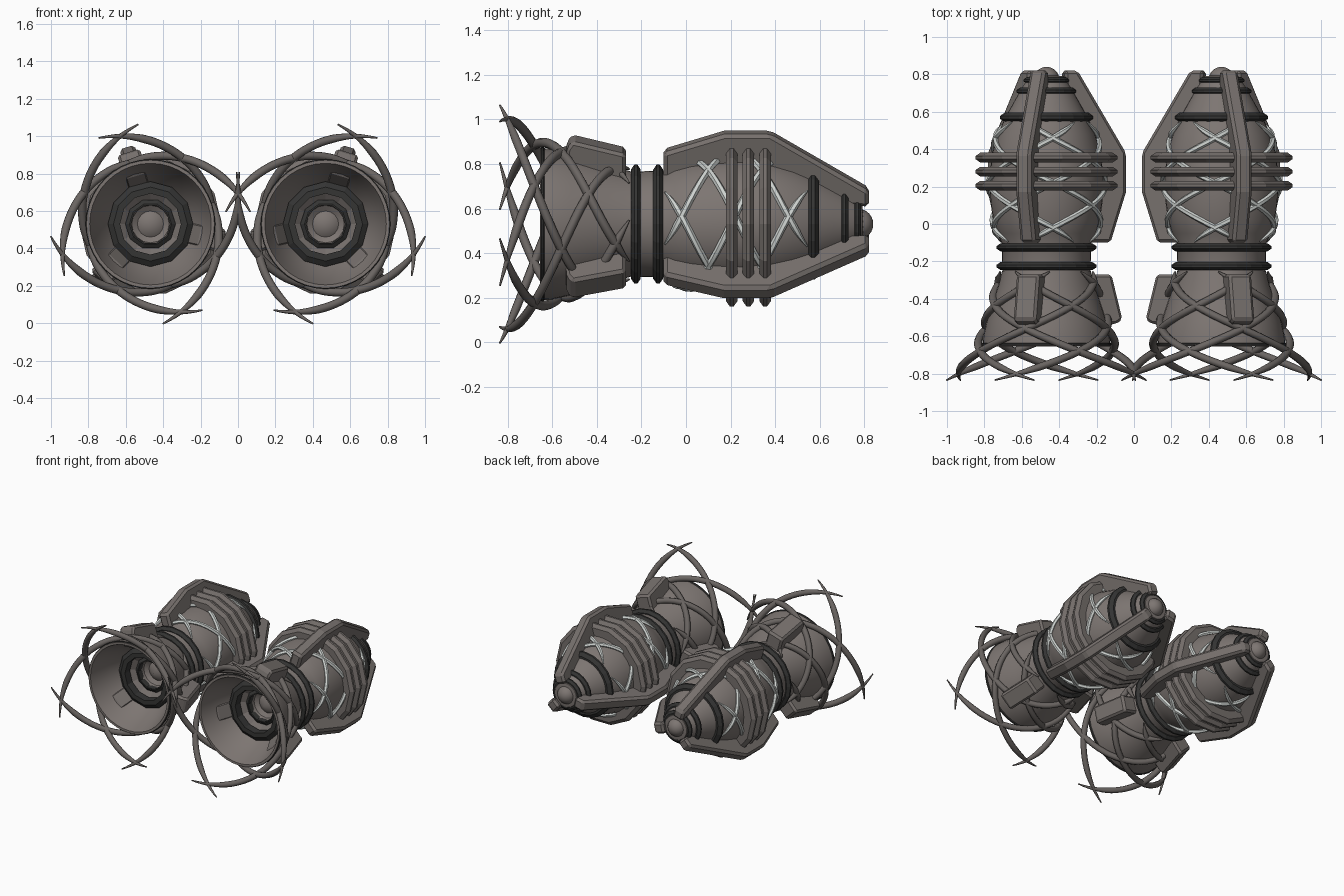
import bpy, bmesh, math
from mathutils import Vector

if "Cube" in bpy.data.objects:
    bpy.data.objects.remove(bpy.data.objects["Cube"])

CX, CZ = 0.468, 0.53          # axis of the right-hand engine (runs along y)
FIN_ANGLES = [73, 193, 313]


def material(name, rgb):
    m = bpy.data.materials.new(name)
    m.diffuse_color = (*rgb, 1)
    m.use_nodes = True
    m.node_tree.nodes["Principled BSDF"].inputs["Base Color"].default_value = m.diffuse_color
    return m


HULL = material("warm grey metal", (0.205, 0.18, 0.168))
TRIM = material("brown grey trim", (0.18, 0.16, 0.15))
STRIP = material("dim brown strip", (0.145, 0.13, 0.122))
DARK = material("dark rubber", (0.035, 0.035, 0.034))
PALE = material("pale strip", (0.62, 0.65, 0.63))


def polar(r, deg, y, side=0.0):
    a = math.radians(deg)
    return Vector((CX + r * math.cos(a) - side * math.sin(a), y,
                   CZ + r * math.sin(a) + side * math.cos(a)))


def finish(bm, name, mat, smooth=None, bevel=0):
    bmesh.ops.recalc_face_normals(bm, faces=bm.faces)
    me = bpy.data.meshes.new(name)
    bm.to_mesh(me)
    bm.free()
    me.materials.append(mat)
    ob = bpy.data.objects.new(name, me)
    bpy.context.collection.objects.link(ob)
    if smooth:
        bpy.ops.object.select_all(action='DESELECT')
        ob.select_set(True)
        bpy.context.view_layer.objects.active = ob
        bpy.ops.object.shade_smooth_by_angle(angle=math.radians(smooth))
    if bevel:
        b = ob.modifiers.new("chamfer", 'BEVEL')
        b.width, b.segments = bevel, 1
    # second engine on the other side
    mirror = ob.modifiers.new("mirror", 'MIRROR')
    mirror.use_axis = (True, False, False)
    mirror.use_mirror_merge = False
    return ob


def lathe(name, profile, mat, sides=32, smooth=35, closed=False):
    """Spin (y, radius) points about the engine axis."""
    bm = bmesh.new()
    loops = []
    for y, r in profile:
        if r < 1e-4:
            loops.append([bm.verts.new(polar(0, 0, y))] * sides)
        else:
            loops.append([bm.verts.new(polar(r, 360 * i / sides, y)) for i in range(sides)])
    pairs = list(zip(loops, loops[1:]))
    if closed:
        pairs.append((loops[-1], loops[0]))
    for a, b in pairs:
        for i in range(sides):
            j = (i + 1) % sides
            vs = list(dict.fromkeys([a[i], a[j], b[j], b[i]]))
            if len(vs) > 2:
                bm.faces.new(vs)
    return finish(bm, name, mat, smooth)


def ring(name, y, r, depth, half, mat, sides=16):
    """Band with a pointed outer edge."""
    lathe(name, [(y - half, r - depth), (y - half, r - half), (y - half * 0.3, r),
                 (y + half * 0.3, r), (y + half, r - half), (y + half, r - depth)],
          mat, sides, None, True)


def radial_plate(name, profile, half, deg, mat, bevel):
    """Extrude a (y, radius) outline sideways at one angle round the engine."""
    bm = bmesh.new()
    sides = [[bm.verts.new(polar(r, deg, y, s)) for y, r in profile] for s in (-half, half)]
    n = len(profile)
    bm.faces.new(sides[0])
    bm.faces.new(sides[1])
    for i in range(n):
        j = (i + 1) % n
        bm.faces.new([sides[0][i], sides[0][j], sides[1][j], sides[1][i]])
    finish(bm, name, mat, None, bevel)


def sweep(name, path, widths, thick, mat, sides=8):
    """Sweep an oval section along a list of points round the engine."""
    bm = bmesh.new()
    n = len(path)
    loops = []
    for i, p in enumerate(path):
        t = (path[min(i + 1, n - 1)] - path[max(i - 1, 0)]).normalized()
        out = Vector((p.x - CX, 0, p.z - CZ))
        out = (out - t * out.dot(t)).normalized()
        b = t.cross(out)
        w = widths[i]
        loops.append([bm.verts.new(p + b * w * math.cos(2 * math.pi * k / sides)
                                   + out * w * thick * math.sin(2 * math.pi * k / sides))
                      for k in range(sides)])
    for a, b in zip(loops, loops[1:]):
        for k in range(sides):
            m = (k + 1) % sides
            bm.faces.new([a[k], a[m], b[m], b[k]])
    bm.faces.new(loops[0])
    bm.faces.new(loops[-1])
    finish(bm, name, mat, 50)


def radius_at(profile, y):
    for (y0, r0), (y1, r1) in zip(profile, profile[1:]):
        if y0 <= y <= y1:
            return r0 + (r1 - r0) * (y - y0) / (y1 - y0)
    return profile[0][1] if y < profile[0][0] else profile[-1][1]


# main body and the flared nozzle
BODY = [(-0.25, 0.235), (-0.10, 0.24), (-0.05, 0.265), (0.02, 0.285), (0.12, 0.30), (0.25, 0.305),
        (0.38, 0.29), (0.48, 0.26), (0.57, 0.22), (0.66, 0.17), (0.73, 0.13), (0.79, 0.09)]
BELL = [(-0.655, 0.342), (-0.60, 0.338), (-0.52, 0.32), (-0.42, 0.288), (-0.33, 0.258), (-0.25, 0.237)]
lathe("body", BODY + [(0.80, 0.0)], HULL, 40)
lathe("nozzle_bell", BELL[::-1] + [(-0.655, 0.325), (-0.58, 0.30), (-0.50, 0.265), (-0.43, 0.225),
                                   (-0.38, 0.19), (-0.32, 0.15)], HULL, 40)
lathe("tail_knob", [(0.775 + 0.065 * math.sin(math.radians(a)), 0.068 * math.cos(math.radians(a)))
                    for a in range(-60, 91, 15)], HULL, 16)

# nozzle rim and throat
ring("nozzle_rim", -0.643, 0.347, 0.02, 0.011, DARK, 40)
ring("throat_outer_ring", -0.44, 0.228, 0.065, 0.03, DARK, 12)
ring("throat_inner_ring", -0.37, 0.135, 0.03, 0.022, DARK, 10)
lathe("throat_step", [(-0.41, 0.19), (-0.36, 0.125)], TRIM, 12, None)
lathe("throat_dish", [(-0.39, 0.112), (-0.33, 0.10), (-0.31, 0.07), (-0.36, 0.0)], HULL, 16)

# neck, tail and middle bands
for i, (y, r, h) in enumerate([(-0.225, 0.267, 0.022), (-0.125, 0.267, 0.022), (0.57, 0.248, 0.027),
                               (0.71, 0.16, 0.02), (0.768, 0.122, 0.018)]):
    ring(f"dark_band_{i}", y, r, 0.07, h, DARK, 20)
for i in range(3):
    ring(f"middle_band_{i}", 0.205 + 0.075 * i, 0.38, 0.10, 0.026, TRIM, 14)

# long fins and short nozzle blocks, three round each engine
FIN = [(-0.10, 0.21), (-0.10, 0.345), (0.17, 0.43), (0.38, 0.43), (0.82, 0.165),
       (0.82, 0.09), (0.70, 0.10), (0.45, 0.22), (0.0, 0.22)]
BLOCK = [(-0.54, 0.275), (-0.535, 0.37), (-0.51, 0.405), (-0.27, 0.345), (-0.27, 0.21), (-0.43, 0.212)]
for i, a in enumerate(FIN_ANGLES):
    radial_plate(f"long_fin_{i}", FIN, 0.042, a, TRIM, 0.016)
    radial_plate(f"nozzle_block_{i}", BLOCK, 0.063, a, TRIM, 0.014)

# crossing spiral strips: claws flare off the nozzle, pale ones hug the body
STEPS = 56
for k in range(4):
    for turn in (-1, 1):
        claw, claw_w, pale, pale_w = [], [], [], []
        for i in range(STEPS + 1):
            u = i / STEPS
            y = -0.835 + 0.58 * u
            flare = 0.185 * max(0, 1 - u / 0.52) ** 2.1
            claw.append(polar(radius_at(BELL, y) + 0.01 + flare,
                              26 + 90 * k - turn * 57 + turn * 215 * u, y))
            claw_w.append(0.004 + 0.016 * min(1, u / 0.12, (1 - u) / 0.1))
            y = -0.095 + 0.64 * u
            pale.append(polar(radius_at(BODY, y) + 0.008,
                              97 + 90 * k + turn * 375 * (y + 0.02), y))
            pale_w.append(0.004 + 0.0115 * min(1, u / 0.08, (1 - u) / 0.08))
        side = "left" if turn < 0 else "right"
        sweep(f"claw_{side}_{k}", claw, claw_w, 1.1, STRIP)
        sweep(f"pale_strip_{side}_{k}", pale, pale_w, 1.0, PALE, 6)
